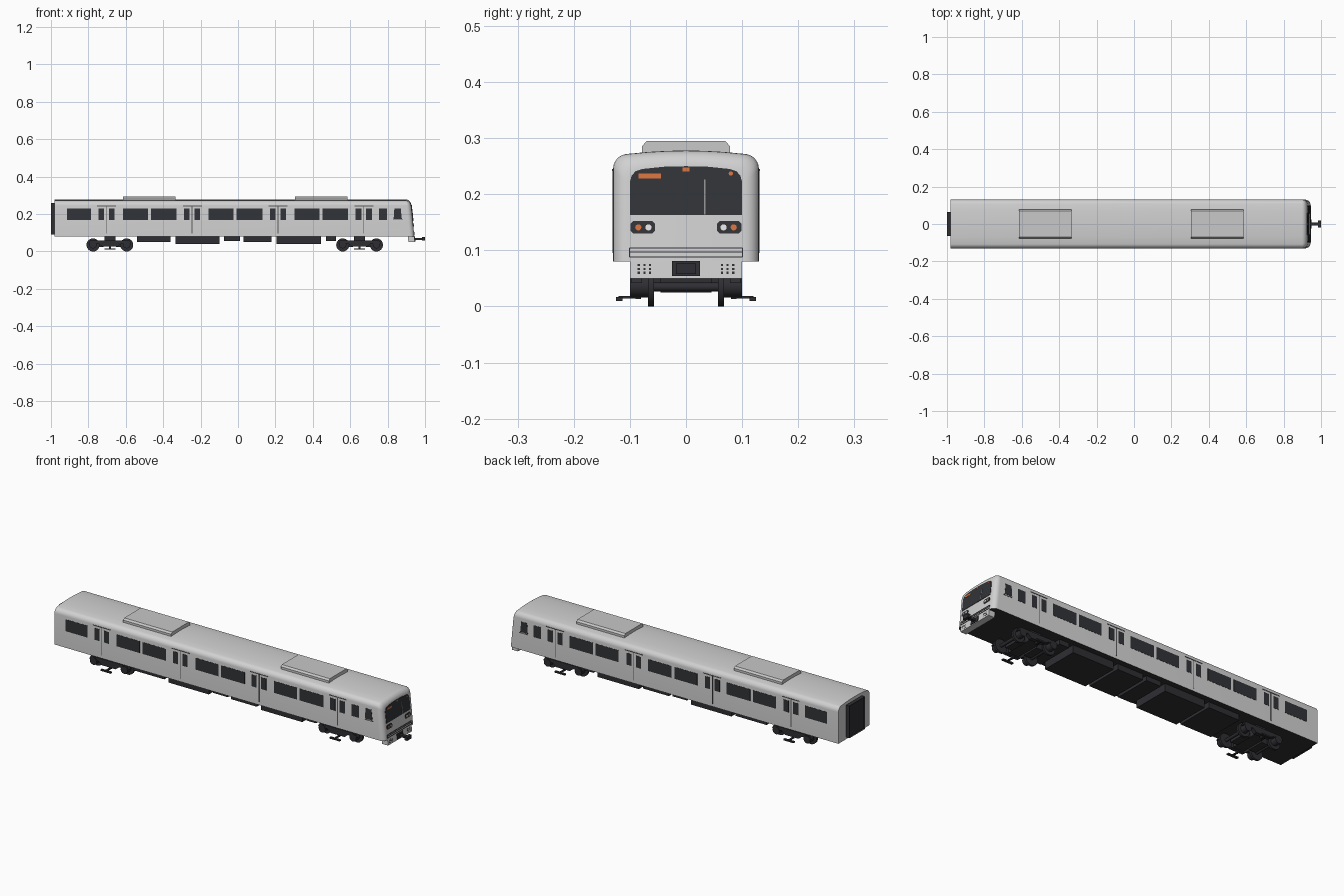
import bpy, bmesh, math

cube = bpy.data.objects.get("Cube")
if cube:
    bpy.data.objects.remove(cube, do_unlink=True)


def material(name, rgb):
    m = bpy.data.materials.new(name)
    m.use_nodes = True
    m.diffuse_color = (*rgb, 1)
    m.node_tree.nodes["Principled BSDF"].inputs["Base Color"].default_value = (*rgb, 1)
    return m


SILVER = material("silver body", (0.64, 0.64, 0.64))
ROOF = material("roof unit grey", (0.58, 0.58, 0.58))
GLASS = material("dark glass", (0.032, 0.034, 0.039))
UNDER = material("underframe black", (0.028, 0.028, 0.034))
SEAM = material("seam grey", (0.1, 0.1, 0.105))
ORANGE = material("signal orange", (0.68, 0.17, 0.05))
LAMP = material("lamp white", (0.8, 0.8, 0.8))
WIPER = material("wiper grey", (0.3, 0.3, 0.3))


def finish(bm, name, *mats, smooth=False):
    bmesh.ops.recalc_face_normals(bm, faces=bm.faces)
    mesh = bpy.data.meshes.new(name)
    bm.to_mesh(mesh)
    bm.free()
    ob = bpy.data.objects.new(name, mesh)
    bpy.context.collection.objects.link(ob)
    for m in mats:
        mesh.materials.append(m)
    if smooth:
        bpy.ops.object.select_all(action='DESELECT')
        ob.select_set(True)
        bpy.context.view_layer.objects.active = ob
        bpy.ops.object.shade_smooth_by_angle(angle=math.radians(35))
    return ob


def loft(bm, rings):
    """Skin a list of equal point rings and cap both ends."""
    loops = [[bm.verts.new(p) for p in r] for r in rings]
    for a, b in zip(loops, loops[1:]):
        for i in range(len(a)):
            j = (i + 1) % len(a)
            bm.faces.new((a[i], a[j], b[j], b[i]))
    bm.faces.new(loops[0])
    bm.faces.new(loops[-1])


def rect(x0, x1, z0, z1):
    return [(x0, z0), (x1, z0), (x1, z1), (x0, z1)]


def disc(cx, cz, r, n=16):
    return [(cx + r * math.cos(math.tau * i / n), cz + r * math.sin(math.tau * i / n)) for i in range(n)]


def box(bm, x0, x1, y0, y1, z0, z1):
    loft(bm, [[(x, y, z) for y, z in rect(y0, y1, z0, z1)] for x in (x0, x1)])


def along_y(bm, outline, y0, y1):
    loft(bm, [[(x, y, z) for x, z in outline] for y in (y0, y1)])


def face_x(z):
    """Raked cab front."""
    return 0.943 - 0.1 * (z - 0.08)


def on_front(bm, outline, out, depth=0.004):
    loft(bm, [[(face_x(z) + o, y, z) for y, z in outline] for o in (-depth, out)])


def on_sides(bm, outline, out):
    for s in (-1, 1):
        along_y(bm, outline, s * 0.127, s * (0.13 + out))


# Body shell: one arched section lofted to a rounded, raked cab
def section(x, d, rake):
    half, top, r = 0.13 - d, 0.272 - d, 0.027
    side = [(half, 0.08)]
    for i in range(7):
        a = math.radians(80) * i / 6
        side.append((half - r + r * math.cos(a), top - r + r * math.sin(a)))
    for t in (0.66, 0.33):
        side.append(((half - r) * t, top + 0.006 * (1 - t * t)))
    pts = side + [(0, top + 0.006)] + [(-y, z) for y, z in reversed(side)]
    return [(x - rake * (z - 0.08), y, z) for y, z in pts]


bm = bmesh.new()
R = 0.026
rings = [section(-0.98, 0, 0)]
for i in range(7):
    a = math.pi / 2 * i / 6
    rings.append(section(0.943 - R + R * math.sin(a), R * (1 - math.cos(a)), 0.1))
loft(bm, rings)
bmesh.ops.recalc_face_normals(bm, faces=bm.faces)
for f in bm.faces:
    if f.normal.z < -0.9:
        f.material_index = 1
finish(bm, "body_shell", SILVER, UNDER, smooth=True)

# Rear gangway with recessed doorway
bm = bmesh.new()
box(bm, -1.0, -0.975, -0.065, 0.065, 0.09, 0.26)
bm.faces.ensure_lookup_table()
rear = min(bm.faces, key=lambda f: f.calc_center_median().x)
bmesh.ops.inset_region(bm, faces=[rear], thickness=0.012)
bmesh.ops.translate(bm, verts=rear.verts[:], vec=(0.01, 0, 0))
finish(bm, "rear_gangway", UNDER)

# Roof air units
bm = bmesh.new()
unit = [(0.078, 0.26), (0.078, 0.286), (0.07, 0.295)]
unit += [(-y, z) for y, z in reversed(unit)]
for x in (-0.475, 0.445):
    loft(bm, [[(x + s * 0.14, y, z) for y, z in unit] for s in (-1, 1)])
finish(bm, "roof_units", ROOF)

# Side windows and doors
doors = [-0.704 + 0.4587 * i for i in range(4)]
Z0, Z1 = 0.168, 0.23
glass, seams = bmesh.new(), bmesh.new()
spans = [(-0.915, -0.787), (0.755, 0.797)]
for i, c in enumerate(doors):
    spans += [(c - 0.043, c - 0.013), (c + 0.013, c + 0.043)]
    if i < 3:
        spans += [(c + 0.088, c + 0.222), (c + 0.238, c + 0.376)]
    on_sides(seams, rect(c - 0.002, c + 0.002, 0.095, 0.24), 0.001)
    on_sides(seams, rect(c - 0.05, c + 0.052, 0.241, 0.245), 0.0015)
for a, b in spans:
    on_sides(glass, rect(a, b, Z0, Z1), 0.001)
on_sides(glass, [(0.832, 0.175), (0.876, 0.175), (0.87, Z1), (0.836, Z1)], 0.001)
on_sides(seams, rect(0.83, 0.882, 0.168, 0.172), 0.001)
finish(glass, "side_windows", GLASS)
finish(seams, "door_seams", SEAM)

# Windscreen
bm = bmesh.new()
edge = [(0.1, 0.163), (0.1, 0.222), (0.097, 0.233), (0.09, 0.241), (0.078, 0.245), (0.04, 0.249)]
on_front(bm, edge + [(0, 0.25)] + [(-y, z) for y, z in reversed(edge)], 0.002, 0.008)
finish(bm, "windscreen", GLASS)

# Front skirt below the cab
bm = bmesh.new()
on_front(bm, rect(-0.1, 0.1, 0.05, 0.081), 0, 0.035)
finish(bm, "front_skirt", SILVER)

# Headlight housings, lamps and signs
housing, orange, white = bmesh.new(), bmesh.new(), bmesh.new()
for s in (-1, 1):
    oct_y, oct_z = (0.055, 0.06, 0.094, 0.099), (0.13, 0.135, 0.147, 0.152)
    shape = [(oct_y[i], oct_z[j]) for i, j in
             ((1, 0), (2, 0), (3, 1), (3, 2), (2, 3), (1, 3), (0, 2), (0, 1))]
    on_front(housing, [(s * y, z) for y, z in shape], 0.002)
    on_front(orange, disc(s * 0.085, 0.141, 0.0055), 0.003)
    on_front(white, disc(s * 0.067, 0.141, 0.0055), 0.003)
on_front(orange, rect(-0.085, -0.045, 0.228, 0.237), 0.003)
on_front(orange, rect(-0.006, 0.006, 0.241, 0.248), 0.003)
on_front(orange, disc(0.08, 0.237, 0.004), 0.003)
finish(housing, "headlight_housings", GLASS)
finish(orange, "orange_lamps_and_signs", ORANGE)
finish(white, "white_lamps", LAMP)

bm = bmesh.new()
on_front(bm, rect(0.032, 0.035, 0.163, 0.226), 0.004)
finish(bm, "wiper", WIPER)

# Front trim lines and skirt vents
bm = bmesh.new()
for z in (0.088, 0.097, 0.104):
    on_front(bm, rect(-0.101, 0.101, z - 0.001, z + 0.001), 0.002)
for s in (-1, 1):
    on_front(bm, rect(s * 0.1, s * 0.102, 0.088, 0.104), 0.002)
    for y in (0.064, 0.074, 0.084):
        for z in (0.06, 0.067, 0.074):
            on_front(bm, rect(s * y - 0.002, s * y + 0.002, z - 0.002, z + 0.002), 0.001)
finish(bm, "front_trim_and_vents", UNDER)

# Coupler
bm = bmesh.new()
on_front(bm, rect(-0.025, 0.025, 0.054, 0.081), 0.003)
box(bm, 0.94, 0.988, -0.008, 0.008, 0.062, 0.073)
box(bm, 0.985, 1.0, -0.018, 0.018, 0.058, 0.077)
finish(bm, "coupler", UNDER)

# Equipment boxes beneath the floor
bm = bmesh.new()
for x0, x1, z in ((-0.54, -0.36, 0.05), (-0.335, -0.1, 0.04), (-0.075, 0.01, 0.055),
                  (0.03, 0.18, 0.05), (0.205, 0.445, 0.04), (0.47, 0.525, 0.055)):
    box(bm, x0, x1, -0.1, 0.1, z, 0.081)
finish(bm, "underfloor_boxes", UNDER)

# Bogies: wheels, frames, axle boxes and collector shoes
wheels, frames, shoes = bmesh.new(), bmesh.new(), bmesh.new()
for c in (-0.685, 0.65):
    box(frames, c - 0.03, c + 0.03, -0.08, 0.08, 0.03, 0.081)
    for s in (-1, 1):
        side = [(-0.115, 0.042), (-0.06, 0.042), (-0.04, 0.026), (0.04, 0.026),
                (0.06, 0.042), (0.115, 0.042), (0.105, 0.06), (-0.105, 0.06)]
        along_y(frames, [(c + x, z) for x, z in side], s * 0.078, s * 0.098)
        box(shoes, c - 0.005, c + 0.005, s * 0.08, s * 0.09, 0.013, 0.035)
        box(shoes, c - 0.005, c + 0.005, s * 0.08, s * 0.12, 0.014, 0.019)
        box(shoes, c - 0.03, c + 0.03, s * 0.113, s * 0.125, 0.01, 0.017)
        for dx in (-0.09, 0.09):
            along_y(wheels, disc(c + dx, 0.035, 0.035, 24), s * 0.057, s * 0.068)
            along_y(frames, disc(c + dx, 0.036, 0.02, 12), s * 0.066, s * 0.1)
    for dx in (-0.09, 0.09):
        along_y(wheels, disc(c + dx, 0.035, 0.008, 12), -0.06, 0.06)
        box(frames, c + dx * 0.6 - 0.02, c + dx * 0.6 + 0.02, -0.045, 0.045, 0.025, 0.055)
finish(wheels, "wheelsets", UNDER, smooth=True)
finish(frames, "bogie_frames", UNDER, smooth=True)
finish(shoes, "collector_shoes", UNDER)
